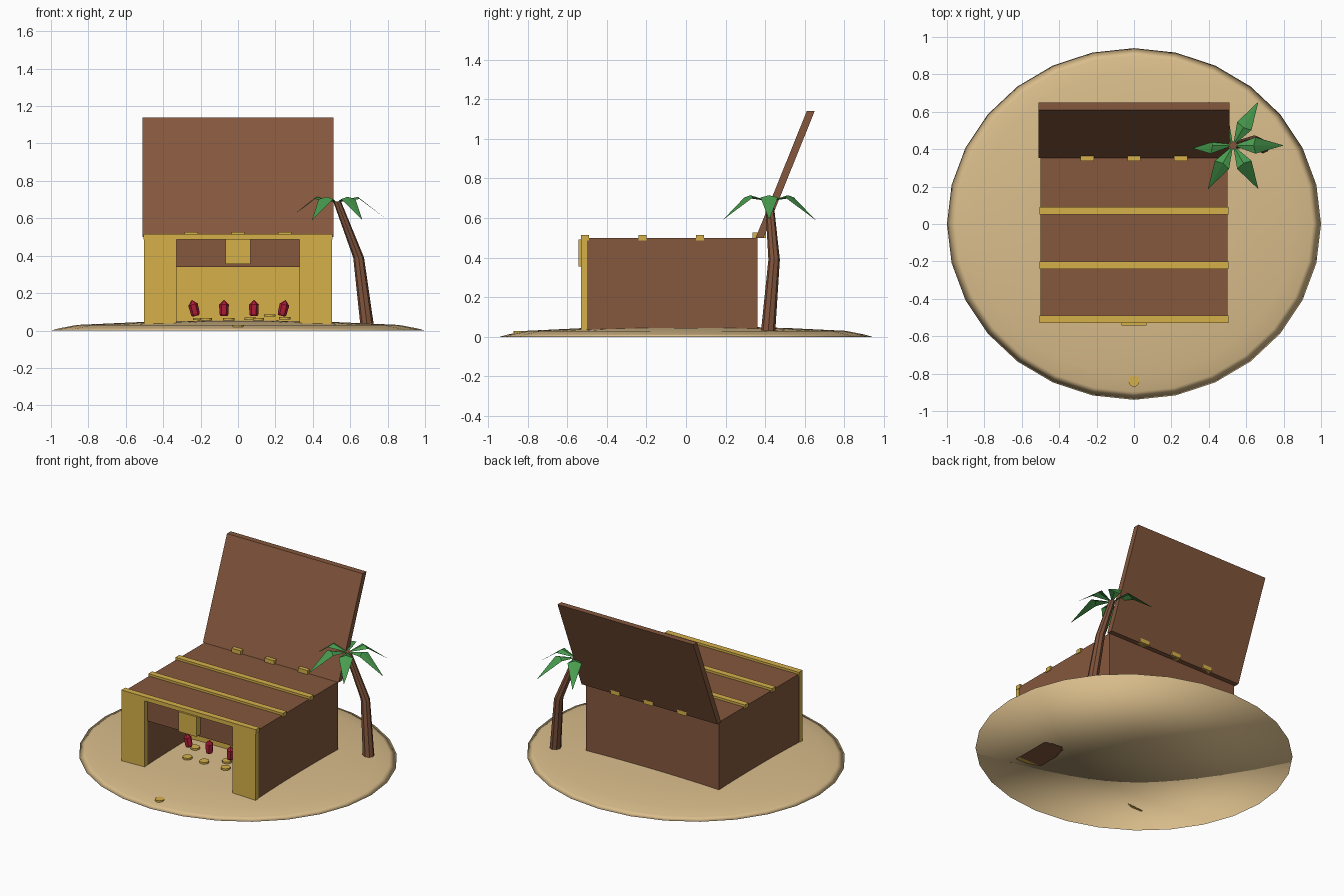
import bpy, bmesh, math
from mathutils import Vector, Matrix

if "Cube" in bpy.data.objects:
    bpy.data.objects.remove(bpy.data.objects["Cube"])


def material(name, r, g, b):
    m = bpy.data.materials.new(name)
    m.diffuse_color = (r, g, b, 1)
    m.use_nodes = True
    m.node_tree.nodes["Principled BSDF"].inputs["Base Color"].default_value = m.diffuse_color
    return m


SAND = material("sand", 0.70, 0.51, 0.26)
WOOD = material("brown wood", 0.235, 0.097, 0.048)
GOLD = material("gold", 0.67, 0.44, 0.068)
BARK = material("bark", 0.215, 0.088, 0.046)
LEAF = material("leaf green", 0.065, 0.33, 0.075)
RUBY = material("ruby red", 0.42, 0.012, 0.04)


def make(name, verts, faces, mat, smooth=False):
    me = bpy.data.meshes.new(name)
    me.from_pydata(verts, [], faces)
    bm = bmesh.new()
    bm.from_mesh(me)
    bmesh.ops.recalc_face_normals(bm, faces=bm.faces)
    for f in bm.faces:
        f.smooth = smooth
    bm.to_mesh(me)
    bm.free()
    me.materials.append(mat)
    ob = bpy.data.objects.new(name, me)
    bpy.context.collection.objects.link(ob)
    return ob


def extrude_x(name, profile, x0, x1, mat):
    """Extrude a (y, z) profile along x."""
    n = len(profile)
    v = [(x, y, z) for x in (x0, x1) for y, z in profile]
    f = [tuple(range(n)), tuple(range(n, 2 * n))]
    f += [(i, (i + 1) % n, n + (i + 1) % n, n + i) for i in range(n)]
    return make(name, v, f, mat)


def box(name, x0, x1, y0, y1, z0, z1, mat):
    return extrude_x(name, [(y0, z0), (y1, z0), (y1, z1), (y0, z1)], x0, x1, mat)


def rings(name, sections, sides, mat, smooth=False, ysc=1.0):
    """Skin round sections (x, y, z, radius); radius 0 makes a point."""
    v, f, loops = [], [], []
    for x, y, z, r in sections:
        start = len(v)
        count = sides if r else 1
        for i in range(count):
            a = math.tau * i / sides
            v.append((x + r * math.cos(a), y + r * math.sin(a) * ysc, z))
        loops.append([start + (i if r else 0) for i in range(sides)])
    for a, b in zip(loops, loops[1:]):
        for i in range(sides):
            j = (i + 1) % sides
            f.append(tuple(dict.fromkeys((a[i], a[j], b[j], b[i]))))
    for loop, s in ((loops[0], sections[0]), (loops[-1], sections[-1])):
        if s[3]:
            f.append(tuple(loop))
    return make(name, v, f, mat, smooth)


# Sand island: low dome with a flat underside
rings("sand_island", [(0, 0, 0, 0), (0, 0, 0, 1), (0, 0, 0.012, 0.955), (0, 0, 0.03, 0.86),
                      (0, 0, 0.044, 0.55), (0, 0, 0.052, 0.25), (0, 0, 0.054, 0)],
      28, SAND, True, 0.94)

# Chest body with an alcove cut into the front
chest = box("chest_body", -0.5, 0.5, -0.5, 0.36, 0, 0.5, WOOD)
cutter = box("alcove_cutter", -0.33, 0.33, -0.6, -0.04, -0.1, 0.34, WOOD)
cutter.hide_render = True
cutter.hide_viewport = True
cut = chest.modifiers.new("alcove", 'BOOLEAN')
cut.operation = 'DIFFERENCE'
cut.solver = 'EXACT'
cut.object = cutter
box("alcove_back_panel", -0.33, 0.33, -0.05, -0.04, 0.0, 0.34, GOLD)

# Open lid leaning back
extrude_x("chest_lid", [(0.352, 0.5), (0.392, 0.5), (0.65, 1.14), (0.61, 1.14)],
          -0.51, 0.51, WOOD)

# Gold trim
for s, side in ((-1, "left"), (1, "right")):
    x0, x1 = sorted((s * 0.33, s * 0.503))
    box("front_post_" + side, x0, x1, -0.53, -0.5, 0.0, 0.49, GOLD)
for i, y in enumerate((-0.51, -0.22, 0.07)):
    box("top_band_%d" % i, -0.505, 0.505, y - 0.02, y + 0.02, 0.487, 0.515, GOLD)
for i, x in enumerate((-0.25, 0, 0.25)):
    box("hinge_%d" % i, x - 0.035, x + 0.035, 0.336, 0.404, 0.5, 0.527, GOLD)
box("lock_plate", -0.068, 0.068, -0.543, -0.5, 0.355, 0.49, GOLD)

# Treasure: crystals and coins
for i, (x, tilt) in enumerate(((-0.235, -0.25), (-0.075, 0), (0.085, 0), (0.243, 0.25))):
    gem = rings("ruby_%d" % i, [(0, 0, -0.04, 0.018), (0, 0, -0.03, 0.024),
                                (0, 0, 0.022, 0.026), (0, 0, 0.048, 0)], 6, RUBY)
    gem.matrix_world = Matrix.Translation((x, -0.2, 0.117)) @ Matrix.Rotation(tilt, 4, 'Y')
COINS = [(-0.21, -0.16, 0.062), (-0.17, -0.30, 0.06), (-0.05, -0.29, 0.06), (0.065, -0.21, 0.063),
         (0.11, -0.29, 0.06), (0.17, -0.15, 0.08), (0.25, -0.25, 0.066), (0, -0.84, 0.024)]
for i, (x, y, z) in enumerate(COINS):
    rings("coin_%d" % i, [(x, y, z - 0.006, 0.03), (x, y, z + 0.006, 0.03)], 12, GOLD)

# Palm trunk: bent and tapering
rings("palm_trunk", [(0.69, 0.415, 0.03, 0.036), (0.645, 0.445, 0.39, 0.029),
                     (0.53, 0.42, 0.69, 0.021)], 8, BARK)

# Palm fronds: folded diamonds around the crown
crown = Vector((0.53, 0.42, 0))
FROND = [(0, 0, 0.685), (0.12, -0.044, 0.703), (0.11, 0, 0.715), (0.12, 0.044, 0.703),
         (0.27, 0, 0.59)]
for k in range(6):
    rot = Matrix.Rotation(k * math.tau / 6, 3, 'Z')
    make("palm_frond_%d" % k, [crown + rot @ Vector(p) for p in FROND],
         [(0, 1, 2), (0, 2, 3), (1, 4, 2), (2, 4, 3)], LEAF)
